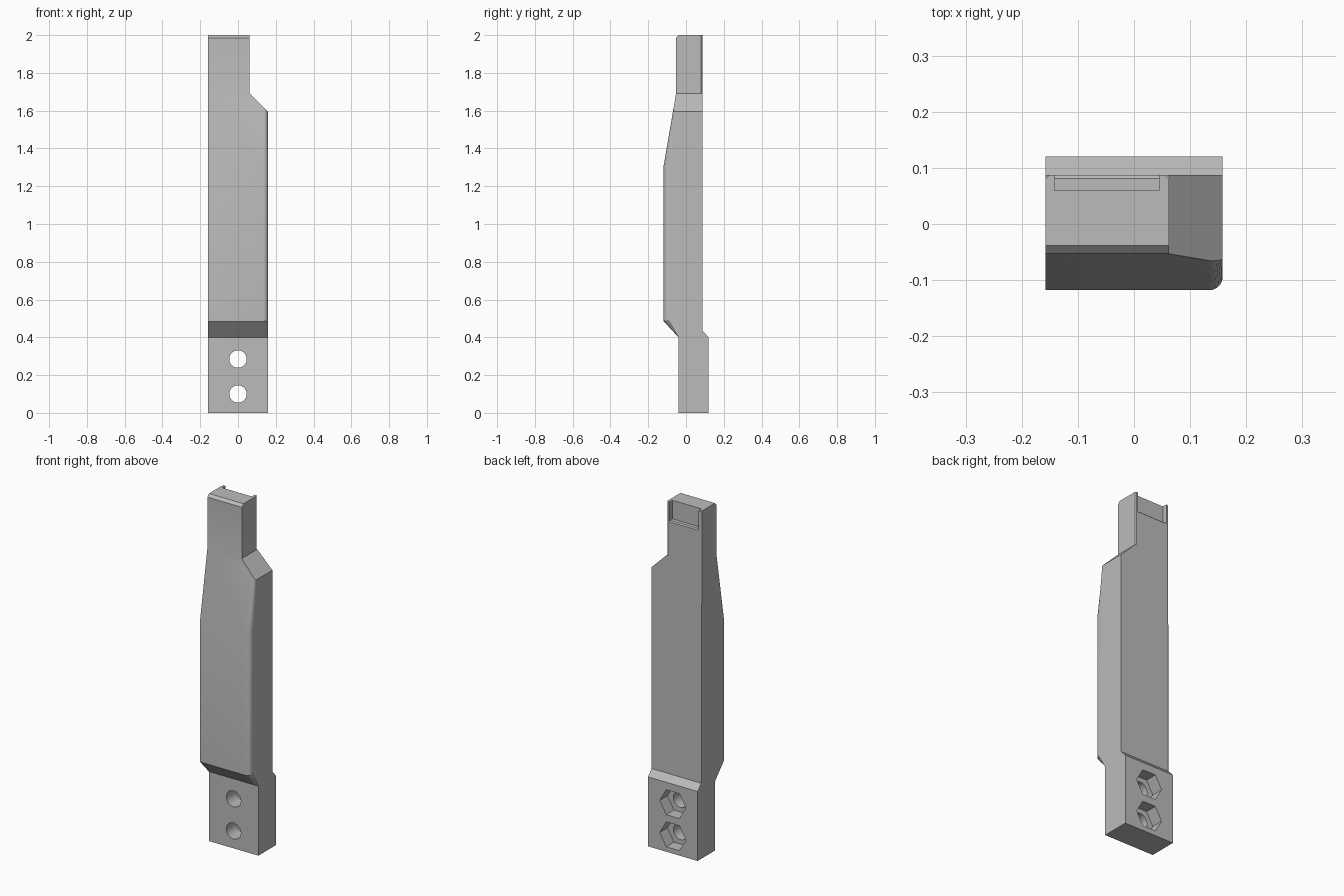
import bpy, bmesh, math

if "Cube" in bpy.data.objects:
    bpy.data.objects.remove(bpy.data.objects["Cube"], do_unlink=True)

grey = bpy.data.materials.new("plain grey")
grey.use_nodes = True
grey.diffuse_color = (0.5, 0.5, 0.5, 1)
grey.node_tree.nodes["Principled BSDF"].inputs["Base Color"].default_value = grey.diffuse_color


def prism(name, points, axis, start, end):
    """Extrude a flat outline along the x, y or z axis."""
    place = {"x": lambda a, b, t: (t, a, b),
             "y": lambda a, b, t: (a, t, b),
             "z": lambda a, b, t: (a, b, t)}[axis]
    bm = bmesh.new()
    low = [bm.verts.new(place(a, b, start)) for a, b in points]
    high = [bm.verts.new(place(a, b, end)) for a, b in points]
    bm.faces.new(low)
    bm.faces.new(high)
    n = len(points)
    for i in range(n):
        j = (i + 1) % n
        bm.faces.new((low[i], low[j], high[j], high[i]))
    bmesh.ops.recalc_face_normals(bm, faces=bm.faces)
    mesh = bpy.data.meshes.new(name)
    bm.to_mesh(mesh)
    bm.free()
    mesh.materials.append(grey)
    obj = bpy.data.objects.new(name, mesh)
    bpy.context.collection.objects.link(obj)
    return obj


def ring(cx, cz, radius, sides):
    return [(cx + radius * math.cos(math.tau * i / sides),
             cz + radius * math.sin(math.tau * i / sides)) for i in range(sides)]


LEFT, RIGHT, NECK, BACK = 0.158, -0.158, 0.062, 0.087

# Handle body from its side profile
profile = [(-0.04, 0), (0.12, 0), (0.12, 0.4), (BACK, 0.435), (BACK, 2), (-0.038, 2),
           (-0.053, 1.985), (-0.053, 1.69), (-0.118, 1.31), (-0.118, 0.485), (-0.04, 0.4)]
body = prism("handle_body", profile, "x", RIGHT, LEFT)

# Rounded front edge and small chamfer on the back edge
bm = bmesh.new()
bm.from_mesh(body.data)


def edges_where(test):
    return [e for e in bm.edges if all(test(v.co) for v in e.verts)]


rounded = edges_where(lambda c: c.x > 0.1 and c.y < -0.03 and 0.39 < c.z < 1.7)
bmesh.ops.bevel(bm, geom=rounded, offset=0.024, segments=6, profile=0.5, affect="EDGES")
chamfer = edges_where(lambda c: c.x < -0.1 and abs(c.y - BACK) < 0.001)
bmesh.ops.bevel(bm, geom=chamfer, offset=0.007, segments=1, affect="EDGES")
bm.to_mesh(body.data)
bm.free()

# Cutters: shoulder, neck edge chamfer and top pocket
cutters = [
    prism("shoulder_cutter", [(NECK, 2.2), (NECK, 1.69), (LEFT, 1.595),
                              (0.3, 1.455), (0.3, 2.2)], "y", -0.3, 0.3),
    prism("neck_edge_cutter", [(NECK - 0.007, BACK), (NECK, BACK - 0.007),
                               (0.08, BACK - 0.007), (0.08, 0.1), (NECK - 0.007, 0.1)],
          "z", 1.69, 2.1),
    prism("pocket_cutter", [(0.06, 2.1), (0.06, 1.893), (0.081, 1.893),
                            (0.1, 1.874), (0.1, 2.1)], "x", -0.142, 0.045),
]

# Cutters: bolt holes with hexagonal nut pockets behind
for z in (0.1, 0.285):
    cutters.append(prism("bolt_hole_cutter", ring(0, z, 0.046, 40), "y", -0.3, 0.3))
    cutters.append(prism("nut_pocket_cutter", ring(0, z, 0.083, 6), "y", 0.05, 0.3))

bpy.ops.object.select_all(action="DESELECT")
bpy.context.view_layer.objects.active = body
body.select_set(True)
for cutter in cutters:
    cutter.hide_render = True
    mod = body.modifiers.new(cutter.name, "BOOLEAN")
    mod.operation = "DIFFERENCE"
    mod.solver = "EXACT"
    mod.object = cutter
    bpy.ops.object.modifier_apply(modifier=mod.name)
    bpy.data.objects.remove(cutter, do_unlink=True)

bpy.ops.object.shade_smooth_by_angle(angle=math.radians(25))
